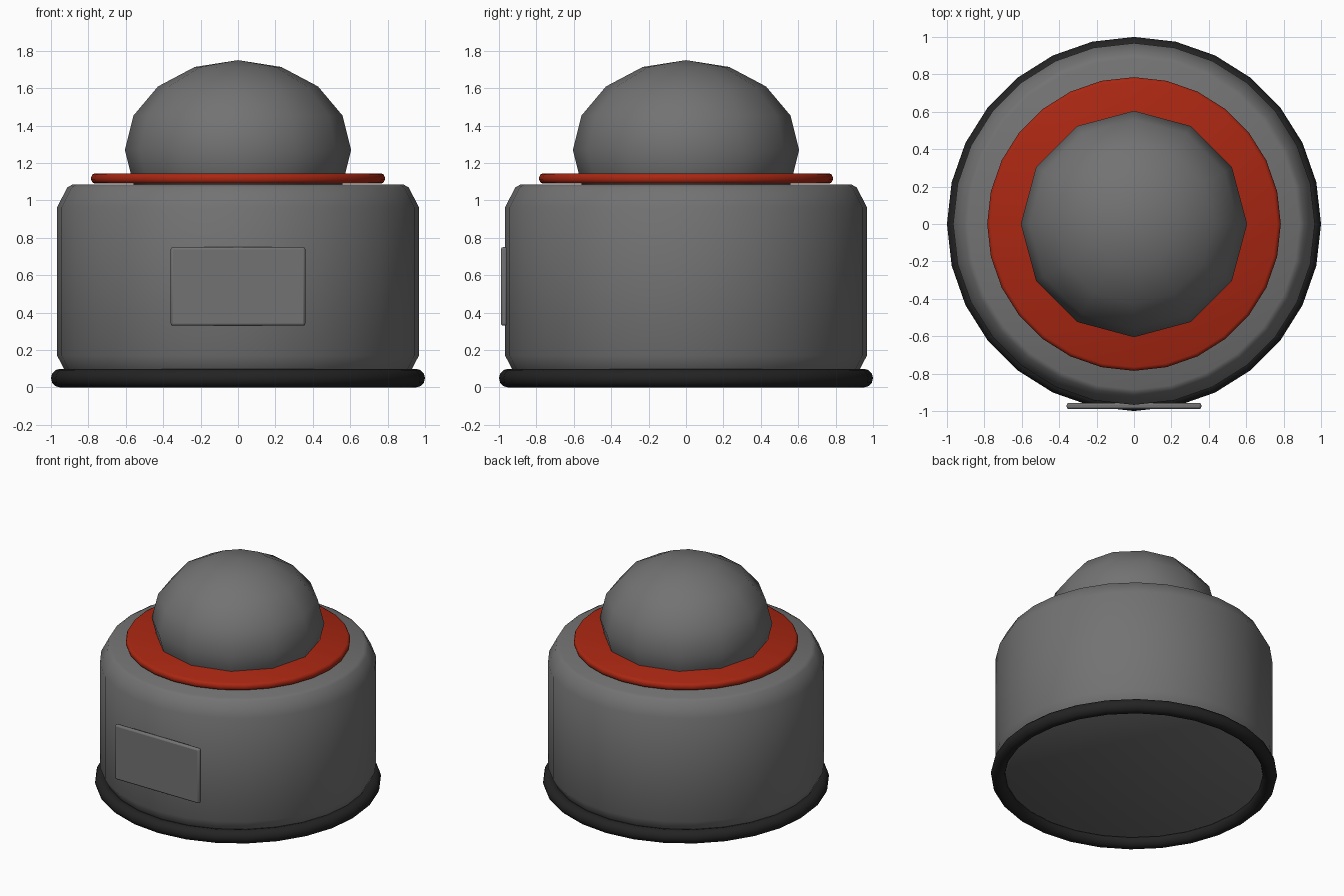
import bpy, bmesh, math

cube = bpy.data.objects.get("Cube")
if cube:
    bpy.data.objects.remove(cube, do_unlink=True)

SIDES = 28


def material(name, colour):
    m = bpy.data.materials.new(name)
    m.use_nodes = True
    m.diffuse_color = (*colour, 1)
    m.node_tree.nodes["Principled BSDF"].inputs["Base Color"].default_value = (*colour, 1)
    return m


grey = material("mid grey", (0.17, 0.17, 0.17))
red = material("signal red", (0.4, 0.02, 0.006))
black = material("rubber black", (0.017, 0.017, 0.017))


def finish(obj, name, mat, angle=40):
    obj.name = obj.data.name = name
    obj.data.materials.append(mat)
    bpy.ops.object.select_all(action="DESELECT")
    obj.select_set(True)
    bpy.context.view_layer.objects.active = obj
    bpy.ops.object.shade_smooth_by_angle(angle=math.radians(angle))


def lathe(name, profile, mat, angle=40):
    """Spin a bottom-to-top (radius, height) profile and cap both ends."""
    bm = bmesh.new()
    rings = []
    for r, z in profile:
        rings.append([bm.verts.new((r * math.sin(math.tau * i / SIDES),
                                    -r * math.cos(math.tau * i / SIDES), z))
                      for i in range(SIDES)])
    for low, high in zip(rings, rings[1:]):
        for i in range(SIDES):
            j = (i + 1) % SIDES
            bm.faces.new((low[i], low[j], high[j], high[i]))
    bm.faces.new(rings[0][::-1])
    bm.faces.new(rings[-1])
    mesh = bpy.data.meshes.new(name)
    bm.to_mesh(mesh)
    bm.free()
    obj = bpy.data.objects.new(name, mesh)
    bpy.context.collection.objects.link(obj)
    finish(obj, name, mat, angle)


# Drum body with softened top and bottom edges
lathe("body", [(0.885, 0.05), (0.912, 0.065), (0.967, 0.17),
               (0.967, 0.965), (0.912, 1.07), (0.885, 1.085)], grey, 65)

# Thin red collar under the dome
lathe("collar", [(0.765, 1.09), (0.779, 1.097), (0.785, 1.11),
                 (0.785, 1.125), (0.779, 1.138), (0.765, 1.145)], red)

# Round rubber base ring
bpy.ops.mesh.primitive_torus_add(major_segments=SIDES, minor_segments=12,
                                 major_radius=0.95, minor_radius=0.05,
                                 location=(0, 0, 0.05))
finish(bpy.context.object, "base_ring", black)

# Faceted-outline dome, slightly flattened
bpy.ops.mesh.primitive_uv_sphere_add(segments=12, ring_count=8, radius=1,
                                     location=(0, 0, 1.27))
dome = bpy.context.object
dome.scale = (0.605, 0.605, 0.48)
bpy.ops.object.transform_apply(location=False, rotation=False, scale=True)
finish(dome, "dome", grey, 60)

# Front plate
bpy.ops.mesh.primitive_cube_add(size=1, location=(0, -0.973, 0.54))
plate = bpy.context.object
plate.scale = (0.72, 0.034, 0.42)
bpy.ops.object.transform_apply(location=False, rotation=False, scale=True)
bevel = plate.modifiers.new("soft_edges", "BEVEL")
bevel.width = 0.012
bevel.segments = 2
finish(plate, "front_plate", grey)
